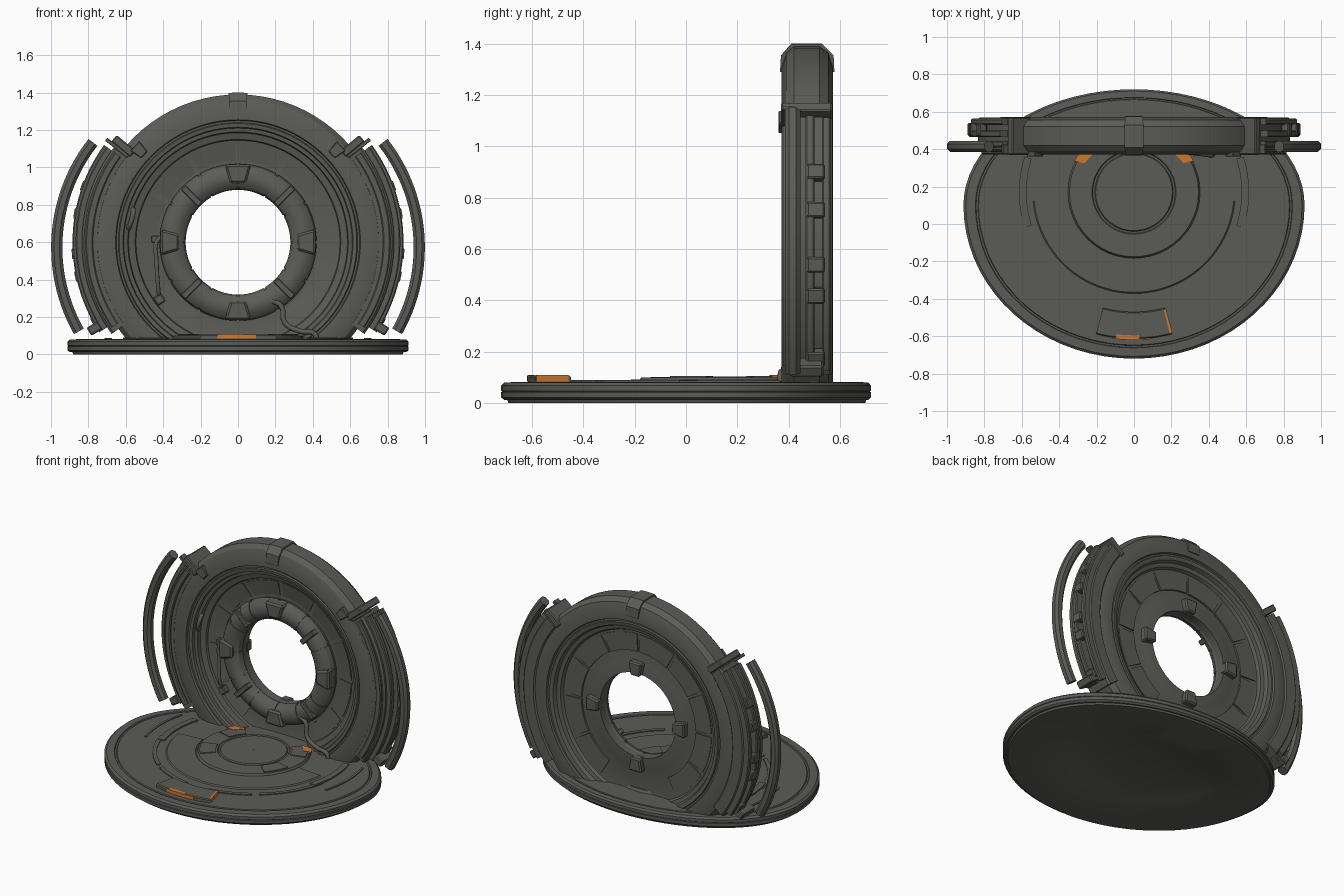
import bpy, bmesh, math
from mathutils import Vector, Matrix

if "Cube" in bpy.data.objects:
    bpy.data.objects.remove(bpy.data.objects["Cube"])

RZ = 0.60            # height of the upright ring's centre
RY = 0.47            # depth of the upright ring's middle


def material(name, rgb):
    m = bpy.data.materials.new(name)
    m.diffuse_color = (*rgb, 1)
    m.use_nodes = True
    m.node_tree.nodes["Principled BSDF"].inputs["Base Color"].default_value = m.diffuse_color
    return m


GREY = material("dark grey metal", (0.105, 0.107, 0.095))
ORANGE = material("orange paint", (0.60, 0.19, 0.03))


def finish(name, bm, mat=GREY, angle=32):
    bmesh.ops.recalc_face_normals(bm, faces=bm.faces)
    me = bpy.data.meshes.new(name)
    bm.to_mesh(me)
    bm.free()
    ob = bpy.data.objects.new(name, me)
    bpy.context.collection.objects.link(ob)
    me.materials.append(mat)
    bpy.ops.object.select_all(action='DESELECT')
    ob.select_set(True)
    bpy.context.view_layer.objects.active = ob
    bpy.ops.object.shade_smooth_by_angle(angle=math.radians(angle))
    return ob


def sweep(name, profile, centre, a0=0, a1=360, steps=72, flat=False, mat=GREY, cut=None):
    """Sweep a closed (radius, offset) profile about a centre; flat = around z, else around y."""
    bm = bmesh.new()
    full = a1 - a0 >= 360
    rows = []
    for i in range(steps if full else steps + 1):
        a = math.radians(a0 + (a1 - a0) * i / steps)
        row = []
        for r, h in profile:
            u, v = centre[0] + r * math.cos(a), centre[1] + r * math.sin(a)
            row.append(bm.verts.new((u, v, h) if flat else (u, h, v)))
        rows.append(row)
    n = len(profile)
    for i in range(steps):
        p, q = rows[i], rows[(i + 1) % len(rows)]
        for j in range(n):
            k = (j + 1) % n
            bm.faces.new((p[j], p[k], q[k], q[j]))
    if not full:
        bm.faces.new(rows[0])
        bm.faces.new(rows[-1][::-1])
    if cut is not None:
        geom = bm.verts[:] + bm.edges[:] + bm.faces[:]
        bmesh.ops.bisect_plane(bm, geom=geom, plane_co=(0, 0, cut), plane_no=(0, 0, 1), clear_inner=True)
    return finish(name, bm, mat)


def rect(r0, r1, h0, h1, c=0.0):
    return [(r0 + c, h0), (r1 - c, h0), (r1, h0 + c), (r1, h1 - c), (r1 - c, h1), (r0 + c, h1),
            (r0, h1 - c), (r0, h0 + c)] if c else [(r0, h0), (r1, h0), (r1, h1), (r0, h1)]


def block(name, r, angle, y, size, taper=1.0, centre=(0, RZ)):
    """Bevelled block on the upright ring; size = radial, depth, tangential; taper narrows the inner end."""
    bm = bmesh.new()
    bmesh.ops.create_cube(bm, size=1)
    for v in bm.verts:
        s = taper if v.co.x < 0 else 1
        v.co = Vector((v.co.x * size[0], v.co.y * size[1], v.co.z * size[2] * s))
    bmesh.ops.bevel(bm, geom=bm.edges[:], offset=min(size) * 0.14, segments=1, affect='EDGES')
    a = math.radians(angle)
    pos = Vector((centre[0] + r * math.cos(a), y, centre[1] + r * math.sin(a)))
    bmesh.ops.transform(bm, matrix=Matrix.Translation(pos) @ Matrix.Rotation(-a, 4, 'Y'), verts=bm.verts)
    return finish(name, bm, angle=20)


def hose(name, points, radius):
    cu = bpy.data.curves.new(name, 'CURVE')
    cu.dimensions = '3D'
    cu.bevel_depth, cu.bevel_resolution, cu.resolution_u = radius, 2, 5
    cu.use_fill_caps = True
    sp = cu.splines.new('BEZIER')
    sp.bezier_points.add(len(points) - 1)
    for b, p in zip(sp.bezier_points, points):
        b.co = p
        b.handle_left_type = b.handle_right_type = 'AUTO'
    ob = bpy.data.objects.new(name, cu)
    bpy.context.collection.objects.link(ob)
    cu.materials.append(GREY)


def plate(name, pts, z0, z1, mat):
    bm = bmesh.new()
    f = bm.faces.new([bm.verts.new((x, y, z0)) for x, y in pts])
    ext = bmesh.ops.extrude_face_region(bm, geom=[f])
    bmesh.ops.translate(bm, vec=(0, 0, z1 - z0), verts=[g for g in ext['geom'] if isinstance(g, bmesh.types.BMVert)])
    return finish(name, bm, mat)


# Oval floor disc, widest a little behind its middle, with rim steps and a recess underneath
def floor_disc():
    bm = bmesh.new()
    rows, N = [], 72
    for s, z in [(.55, .004), (.56, 0), (.965, 0), (.97, .012), (.985, .012), (1, .022), (1, .042),
                 (.994, .045), (1, .048), (1, .068), (.985, .08), (.93, .082), (.926, .076), (.915, .076),
                 (.911, .082), (.80, .083)]:
        row = []
        for i in range(N):
            a = 2 * math.pi * i / N
            b = 0.62 if math.sin(a) > 0 else 0.82
            row.append(bm.verts.new((.912 * s * math.cos(a), .10 + b * s * math.sin(a), z)))
        rows.append(row)
    for p, q in zip(rows, rows[1:]):
        for i in range(N):
            k = (i + 1) % N
            bm.faces.new((p[i], p[k], q[k], q[i]))
    bm.faces.new(rows[0])
    bm.faces.new(rows[-1])
    finish("floor_disc", bm)


floor_disc()

# Stepped round platforms on the floor
FC = (0, 0.17)
sweep("outer_platform", [(.36, .08), (.545, .08), (.535, .09), (.36, .091)], FC, 185, 355, 40, True)
sweep("middle_platform", [(.001, .08), (.355, .08), (.345, .10), (.225, .102), (.22, .096), (.21, .096),
                          (.205, .103), (.001, .103)], FC, 0, 360, 48, True)
for i, a in enumerate((-150, -30, 30, 150)):
    sweep(f"platform_panel_{i}", rect(.235, .335, .095, .106), FC, a - 14, a + 14, 8, True)
for a0, a1 in ((192, 232), (236, 262), (278, 304), (308, 348)):
    sweep("floor_panel", rect(.60, .625, .078, .089), FC, a0, a1, 12, True)

# Mirrored floor strips and orange floor marks
for s in (1, -1):
    mid = 0 if s > 0 else 180
    sweep("floor_side_strip", rect(.575, .615, .078, .092), FC, mid - 18, mid + 18, 14, True)
    sweep("floor_side_strip_outer", rect(.70, .715, .078, .088), FC, mid - 16, mid + 16, 14, True)
    plate("orange_floor_mark", [(s * .29, .385), (s * .21, .385), (s * .265, .325), (s * .32, .335)],
          .100, .1085, ORANGE)

# Raised front step with orange edging
sweep("front_step", rect(.64, .785, .075, .107, .006), FC, 255, 285, 12, True)
sweep("orange_step_edge", rect(.784, .79, .085, .108), FC, 262, 277, 8, True, ORANGE)
sweep("orange_step_top", rect(.765, .785, .104, .1085), FC, 263, 272, 8, True, ORANGE)
sweep("orange_step_end", rect(.65, .78, .085, .1085), FC, 284.2, 285.3, 1, True, ORANGE)

# Main upright ring: rounded rim, grooves, dished on both sides, with a round opening
ring = [(.285, .45), (.42, .478), (.545, .455), (.55, .44), (.585, .43), (.59, .405), (.61, .402), (.615, .385),
        (.635, .382), (.64, .39), (.65, .39), (.655, .374), (.71, .372), (.765, .39), (.79, .42), (.79, .52),
        (.765, .555), (.71, .572), (.655, .57), (.65, .557), (.64, .557), (.635, .565), (.61, .56), (.60, .535),
        (.575, .53), (.565, .51), (.42, .50), (.36, .515), (.285, .52)]
sweep("main_ring", ring, (0, RZ), 0, 360, 80, cut=.03)

# Thin panels lining the dish, front and back
for i in range(12):
    a = i * 30 + 15
    if RZ + .5 * math.sin(math.radians(a)) > .16:
        sweep("dish_panel", [(.435, .471), (.535, .452), (.535, .459), (.435, .478)], (0, RZ), a - 13.5, a + 13.5, 8)
        sweep("dish_back_panel", rect(.43, .55, .498, .513), (0, RZ), a - 14, a + 14, 8)

# Padded collar around the opening, in eight segments with clamps between
tube = [(.35 + .07 * math.cos(t * math.pi / 6), .45 + .058 * math.sin(t * math.pi / 6)) for t in range(12)]
sweep("collar_core", [(.35 + (r - .35) * .92, .45 + (h - .45) * .92) for r, h in tube], (0, RZ), 0, 360, 64)
for i in range(12):
    sweep("collar_pad", tube, (0, RZ), i * 30 + 1, i * 30 + 29, 6)
for i in range(4):
    block("collar_clamp", .365, i * 90, .42, (.10, .08, .14), .6)
    block("collar_back_clamp", .325, i * 90, .525, (.09, .06, .10), .7)
for i in range(4):
    block("collar_small_clamp", .35, i * 90 + 45, .42, (.13, .07, .035))

# Band at the crown
sweep("crown_band", [(.69, .366), (.755, .37), (.80, .41), (.80, .53), (.755, .575), (.69, .578)],
      (0, RZ), 86.4, 93.6, 3)

# Stepped side bands, rails, clips, end clamps and free-standing arched fins
for s in (1, -1):
    def span(lo, hi):
        return (lo, hi) if s > 0 else (180 - hi, 180 - lo)
    sweep("side_band", rect(.74, .835, .385, .57, .012), (0, RZ), *span(-36, 38), 30)
    sweep("side_band_front", rect(.775, .815, .372, .40, .006), (0, RZ), *span(-34, 36), 30)
    for y0, y1, r in ((.41, .445, .868), (.465, .50, .885), (.53, .563, .872)):
        sweep("side_rail", rect(.82, r, y0, y1, .006), (0, RZ), *span(-33, 36), 28)
    for a in (-29, -12, -4, 10, 20):
        block("rail_clip", .868, a if s > 0 else 180 - a, .505, (.045, .07, .06))
    block("upper_clamp", .80, 40 if s > 0 else 140, .47, (.13, .20, .045))
    block("upper_clamp_plate", .82, 38 if s > 0 else 142, .40, (.15, .05, .02))
    block("lower_clamp", .895, -31 if s > 0 else 211, .47, (.07, .13, .05))
    block("rim_latch", .72, 43 if s > 0 else 137, .375, (.07, .03, .07), .7)
    sweep("arched_fin", rect(.882, .942, .385, .445, .016), (s * .057, .5725), *span(-29.5, 38), 26)

# Hoses on the dish
hose("floor_hose", [(.17, .41, .29), (.23, .40, .26), (.25, .39, .17), (.33, .38, .125), (.41, .37, .11),
                    (.42, .37, .08)], .014)
hose("left_hose", [(-.36, .43, .64), (-.43, .42, .61), (-.435, .42, .50), (-.425, .42, .34), (-.42, .45, .30)], .011)
block("hose_socket", .52, 216, .445, (.05, .04, .05))
block("hose_top_socket", .44, 178, .44, (.05, .04, .04))
hose("wall_handle", [(-.57, .44, .78), (-.56, .40, .77), (-.575, .39, .70), (-.595, .43, .66)], .013)
